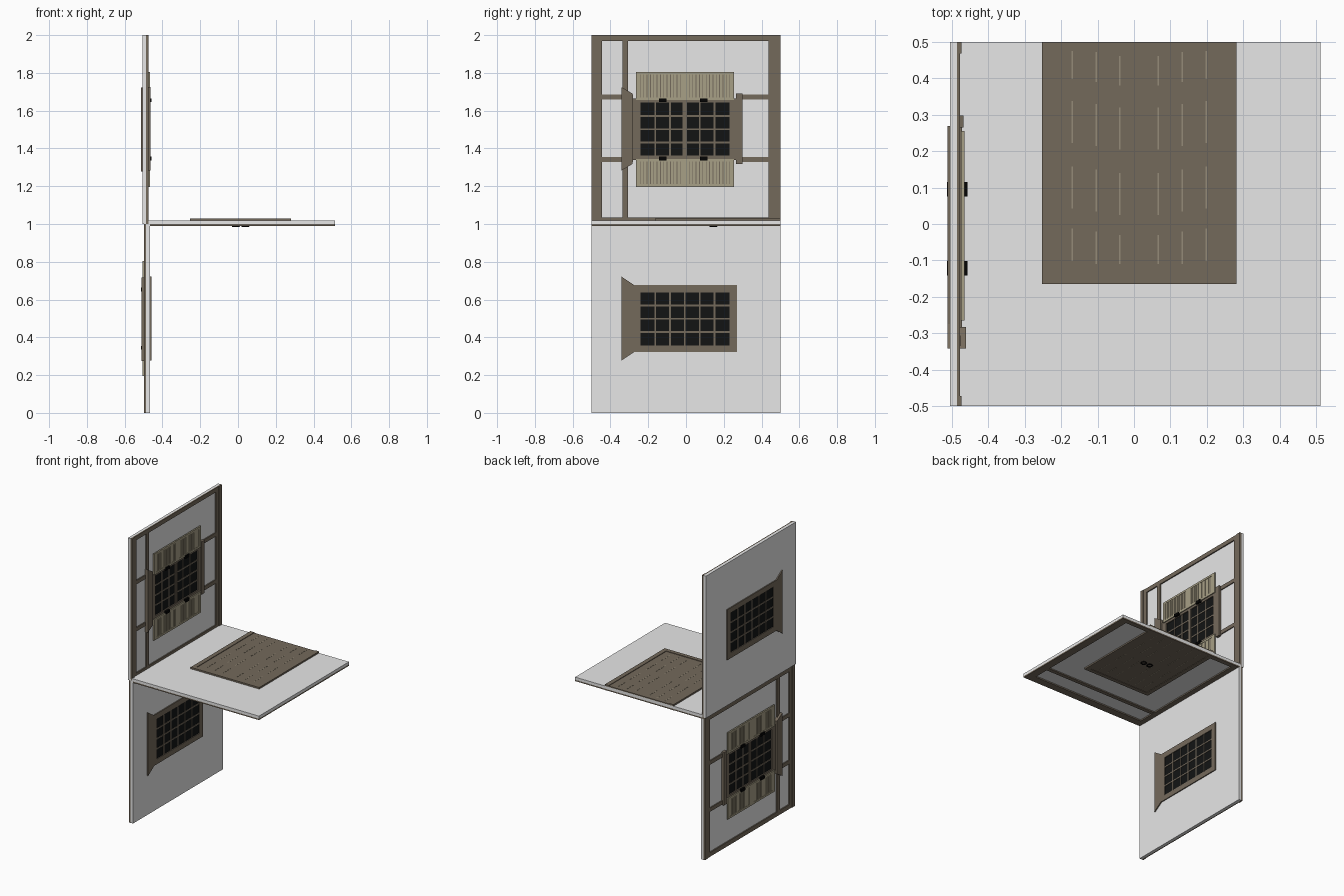
import bpy, bmesh, math
from mathutils import Matrix, Vector

if "Cube" in bpy.data.objects:
    bpy.data.objects.remove(bpy.data.objects["Cube"])


def material(name, rgb):
    m = bpy.data.materials.new(name)
    m.diffuse_color = (*rgb, 1)
    m.use_nodes = True
    m.node_tree.nodes["Principled BSDF"].inputs["Base Color"].default_value = m.diffuse_color
    return m


PLASTER = material("plaster white", (0.8, 0.8, 0.8))
WOOD = material("dark timber", (0.175, 0.142, 0.105))
SHUTTER = material("shutter olive", (0.39, 0.35, 0.24))
GRAIN = material("light grain", (0.30, 0.26, 0.19))
GLASS = material("dark glass", (0.006, 0.007, 0.007))
IRON = material("black iron", (0.001, 0.001, 0.001))

# Half turn that makes the lower wall from the upper one
PIVOT = Vector((-0.486, 0, 1.0))
TURN = Matrix.Translation(PIVOT) @ Matrix.Rotation(math.pi, 4, 'Y') @ Matrix.Translation(-PIVOT)


def add_box(bm, x0, x1, y0, y1, z0, z1, taper=0):
    """Box; taper widens the low-y end along z."""
    g = bmesh.ops.create_cube(bm, size=1)
    for v in g['verts']:
        low = v.co.y < 0
        t = taper if low else 0
        v.co = (x0 if v.co.x < 0 else x1,
                y0 if low else y1,
                z0 - t if v.co.z < 0 else z1 + t)


def part(name, mat, boxes, turned=None):
    bm = bmesh.new()
    for b in boxes:
        add_box(bm, *b)
    me = bpy.data.meshes.new(name)
    bm.to_mesh(me)
    bm.free()
    me.materials.append(mat)
    ob = bpy.data.objects.new(name, me)
    bpy.context.collection.objects.link(ob)
    if turned:
        twin = bpy.data.objects.new(turned, me)
        twin.matrix_world = TURN
        bpy.context.collection.objects.link(twin)
    return ob


def wall_part(name, mat, boxes):
    return part("upper_" + name, mat, boxes, "lower_" + name)


# Plaster walls
wall_part("wall", PLASTER, [(-0.505, -0.486, -0.5, 0.5, 1.0, 2.0)])

# Timber framing on the outer face
B = -0.487
timber = [(B, -0.474, -0.5, -0.472, 1.0, 2.0), (B, -0.478, -0.472, -0.445, 1.0, 2.0),
          (B, -0.474, 0.468, 0.5, 1.0, 2.0), (B, -0.478, 0.438, 0.468, 1.0, 2.0),
          (B, -0.478, -0.445, 0.438, 1.97, 2.0), (B, -0.478, -0.445, 0.438, 1.0, 1.035),
          (B, -0.477, -0.335, -0.307, 1.035, 1.97)]
for z in (1.327, 1.658):
    timber += [(B, -0.479, -0.445, -0.28, z, z + 0.027),
               (B, -0.479, 0.27, 0.438, z, z + 0.027)]
wall_part("timber_frame", WOOD, timber)

# Window opening: glass on each face
GY0, GY1, GZ0, GZ1 = -0.242, 0.23, 1.362, 1.642
wall_part("glass", GLASS, [(-0.507, -0.480, GY0, GY1, GZ0, GZ1)])


def window_frame(x0, x1, y0, y1, z0, z1):
    return [(x0, x1, y0, GY0, z0, z1), (x0, x1, GY1, y1, z0, z1),
            (x0, x1, GY0, GY1, z0, GZ0), (x0, x1, GY0, GY1, GZ1, z1)]


def muntins(x0, x1, w=0.0045):
    dy, dz = (GY1 - GY0) / 6, (GZ1 - GZ0) / 4
    bars = [(x0, x1, GY0 + i * dy - w, GY0 + i * dy + w, GZ0, GZ1) for i in range(1, 6)]
    return bars + [(x0, x1, GY0, GY1, GZ0 + i * dz - w, GZ0 + i * dz + w) for i in range(1, 4)]


wall_part("window_outer_frame", WOOD, window_frame(B, -0.473, -0.285, 0.27, 1.34, 1.665))
wall_part("window_inner_frame", WOOD, window_frame(-0.512, -0.504, -0.275, 0.27, 1.323, 1.678))
wall_part("window_bars", WOOD, muntins(-0.481, -0.477) + muntins(-0.510, -0.506))
mid = (GY0 + GY1) / 2
wall_part("window_mullion", WOOD, [(-0.481, -0.473, mid - 0.012, mid - 0.001, GZ0, GZ1),
                                  (-0.481, -0.473, mid + 0.001, mid + 0.012, GZ0, GZ1)])
wall_part("window_sills", WOOD, [(B, -0.462, -0.342, -0.283, 1.318, 1.69, 0.035),
                                (-0.513, -0.504, -0.342, -0.275, 1.323, 1.678, 0.045)])
wall_part("window_lintel", WOOD, [(B, -0.468, 0.265, 0.298, 1.318, 1.69)])

# Louvred shutters, two leaves beyond each side of the glass
frames, slats, backs, hinges = [], [], [], []
for z0, z1, hz in ((1.197, 1.345, 1.347), (1.657, 1.805, 1.655)):
    for y0, y1 in ((-0.265, -0.006), (-0.006, 0.255)):
        a, b = y0 + 0.024, y1 - 0.024
        frames += [(-0.476, -0.466, y0, a, z0, z1), (-0.476, -0.466, b, y1, z0, z1),
                   (-0.476, -0.466, a, b, z0, z0 + 0.014), (-0.476, -0.466, a, b, z1 - 0.014, z1)]
        backs.append((-0.475, -0.471, a, b, z0 + 0.014, z1 - 0.014))
        step = (b - a) / 12
        slats += [(-0.472, -0.468, a + (i + 0.12) * step, a + (i + 0.88) * step,
                   z0 + 0.014, z1 - 0.014) for i in range(12)]
    for y in (-0.122, 0.095):
        hinges.append((-0.476, -0.458, y - 0.02, y + 0.02, hz - 0.01, hz + 0.01))
wall_part("shutter_frames", SHUTTER, frames)
wall_part("shutter_slats", SHUTTER, slats)
wall_part("shutter_backing", WOOD, backs)
wall_part("shutter_hinges", IRON, hinges)

# Level panel with timber edging beneath
part("level_panel", PLASTER, [(-0.486, 0.513, -0.5, 0.5, 0.999, 1.018)])
part("level_timber", WOOD, [
    (-0.486, 0.513, -0.5, -0.445, 0.99, 1.0), (-0.486, 0.513, 0.465, 0.5, 0.99, 1.0),
    (-0.486, -0.43, -0.445, 0.465, 0.99, 1.0), (0.458, 0.513, -0.445, 0.465, 0.99, 1.0),
    (-0.43, 0.458, -0.335, -0.307, 0.991, 1.0)])

# Double door, showing on both faces of the level panel
DX0, DX1, DY = -0.253, 0.281, -0.165
for side, lo, hi, face in (("top", 1.017, 1.029, 1.025), ("under", 0.989, 1.0, 0.992)):
    part(side + "_door_frame", WOOD, [
        (DX0, DX0 + 0.03, DY, 0.5, lo, hi), (DX1 - 0.03, DX1, DY, 0.5, lo, hi),
        (DX0 + 0.03, DX1 - 0.03, DY, DY + 0.027, lo, hi)])
    za, zb = (lo, face) if side == "top" else (face, hi)
    part(side + "_door_leaves", WOOD, [(DX0 + 0.03, DX1 - 0.03, DY + 0.027, 0.5, za, zb)])
    # Short plank grooves, mirrored about the door middle
    lines = []
    cx = (DX0 + DX1) / 2
    for off, shift in ((0.053, -0.01), (0.118, 0.0), (0.184, 0.008)):
        for x in (cx - off, cx + off):
            for y0, y1 in ((0.39, 0.472), (0.215, 0.33), (0.035, 0.15), (-0.11, -0.02)):
                lines.append((x - 0.002, x + 0.002, max(y0 + shift, -0.11), min(y1 + shift, 0.475),
                              face - 0.001, face + 0.001))
    part(side + "_door_grain", GRAIN, lines)

# Ring handles under the door
for sx in (-1, 1):
    bpy.ops.mesh.primitive_torus_add(major_radius=0.017, minor_radius=0.004, major_segments=12,
                                     minor_segments=6, location=(0.014 + sx * 0.025, 0.145, 0.988))
    ring = bpy.context.object
    ring.name = "door_ring_" + ("left" if sx < 0 else "right")
    ring.data.materials.append(IRON)
